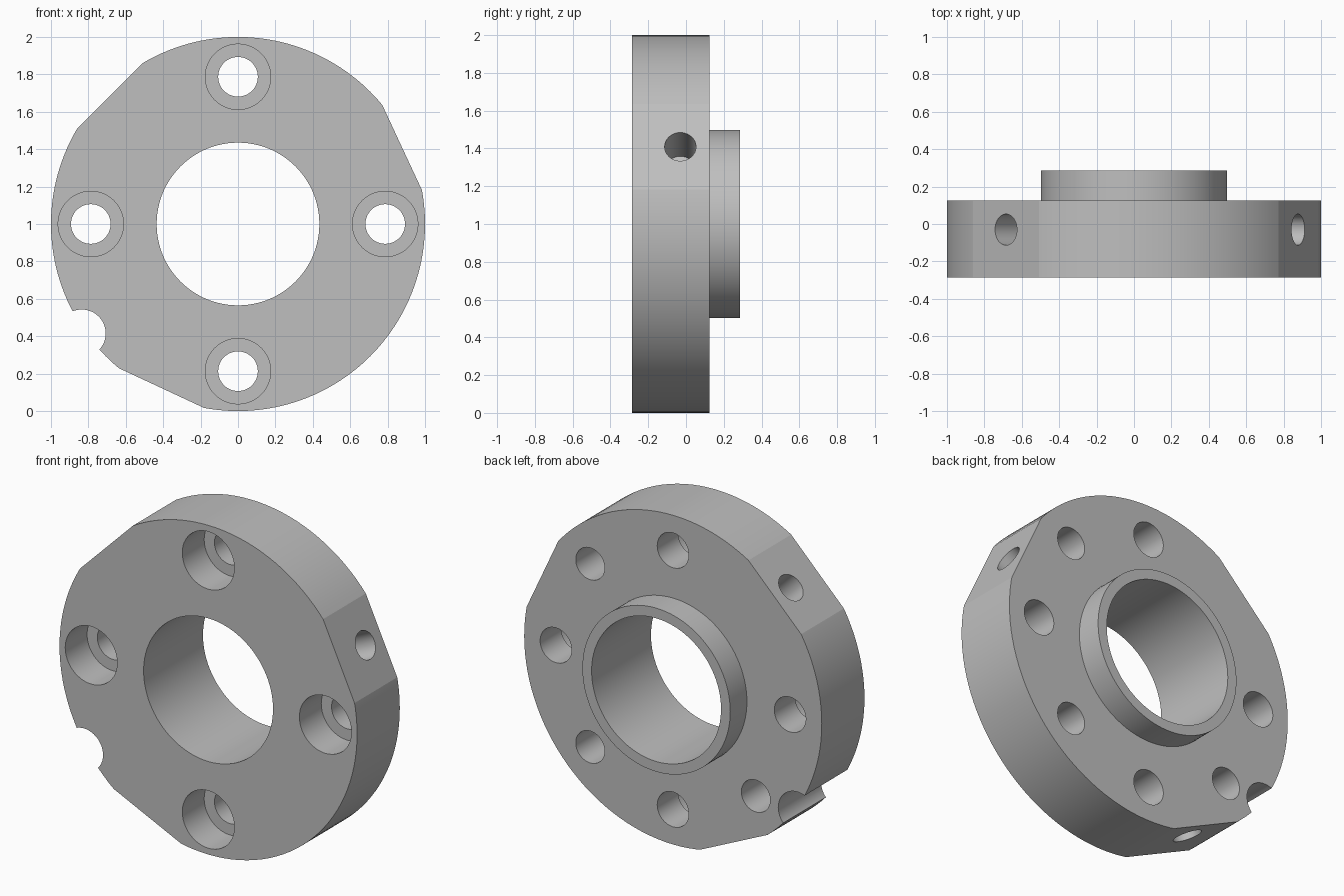
import bpy
from math import radians, sin, cos
from mathutils import Matrix, Vector

cube = bpy.data.objects.get("Cube")
if cube:
    bpy.data.objects.remove(cube, do_unlink=True)

FRONT, FACE, BACK = -0.285, 0.125, 0.285   # depths of front, rear face, boss end
CENTRE = Vector((0, 0, 1))
FLATS = (25, 135, 245)

steel = bpy.data.materials.new("grey_metal")
steel.use_nodes = True
steel.diffuse_color = (0.52, 0.52, 0.52, 1)
steel.node_tree.nodes["Principled BSDF"].inputs["Base Color"].default_value = steel.diffuse_color


def polar(angle, dist, y=0):
    a = radians(angle)
    return CENTRE + Vector((dist * cos(a), y, dist * sin(a)))


def rod(name, start, end, radius, sides=48):
    """Cylinder between two points."""
    axis = end - start
    bpy.ops.mesh.primitive_cylinder_add(vertices=sides, radius=radius, depth=axis.length)
    ob = bpy.context.object
    ob.name = name
    turn = axis.to_track_quat('Z', 'Y').to_matrix().to_4x4()
    ob.data.transform(Matrix.Translation((start + end) / 2) @ turn)
    return ob


def combine(body, tool, operation):
    """Apply a boolean to the body and remove the tool."""
    tool.hide_render = True
    mod = body.modifiers.new("cut", 'BOOLEAN')
    mod.operation, mod.solver, mod.object = operation, 'EXACT', tool
    bpy.context.view_layer.objects.active = body
    bpy.ops.object.modifier_apply(modifier=mod.name)
    bpy.data.objects.remove(tool, do_unlink=True)


def drill(angle, dist, y0, y1, radius, sides=48):
    combine(body, rod("drill", polar(angle, dist, y0), polar(angle, dist, y1), radius, sides),
            'DIFFERENCE')


# Disc with rear boss and central bore
body = rod("flange", polar(0, 0, FRONT), polar(0, 0, FACE), 1.0, 120)
combine(body, rod("boss", polar(0, 0, 0), polar(0, 0, BACK), 0.497, 96), 'UNION')
drill(0, 0, -1, 1, 0.435, 96)

# Edge flats, each with a blind radial hole
for angle in FLATS:
    bpy.ops.mesh.primitive_cube_add(size=1)
    block = bpy.context.object
    block.data.transform(Matrix.Translation(polar(angle, 0.968 + 0.5))
                         @ Matrix.Rotation(-radians(angle), 4, 'Y'))
    combine(body, block, 'DIFFERENCE')
    combine(body, rod("radial", polar(angle, 0.67, -0.03), polar(angle, 1.2, -0.03), 0.083),
            'DIFFERENCE')

# Counterbored bolt holes
for angle in range(0, 360, 90):
    drill(angle, 0.787, -1, 1, 0.106)
    drill(angle, 0.787, -1, FRONT + 0.21, 0.175)

# Blind holes in the rear face
for angle in (45, 225, 315):
    drill(angle, 0.787, FACE - 0.3, 1, 0.097)

# Round notch in the rim
drill(215, 1.02, -1, 1, 0.128)

body.data.materials.clear()
body.data.materials.append(steel)
for face in body.data.polygons:
    face.material_index = 0
bpy.ops.object.select_all(action='DESELECT')
body.select_set(True)
bpy.context.view_layer.objects.active = body
bpy.ops.object.shade_smooth_by_angle(angle=radians(10))
